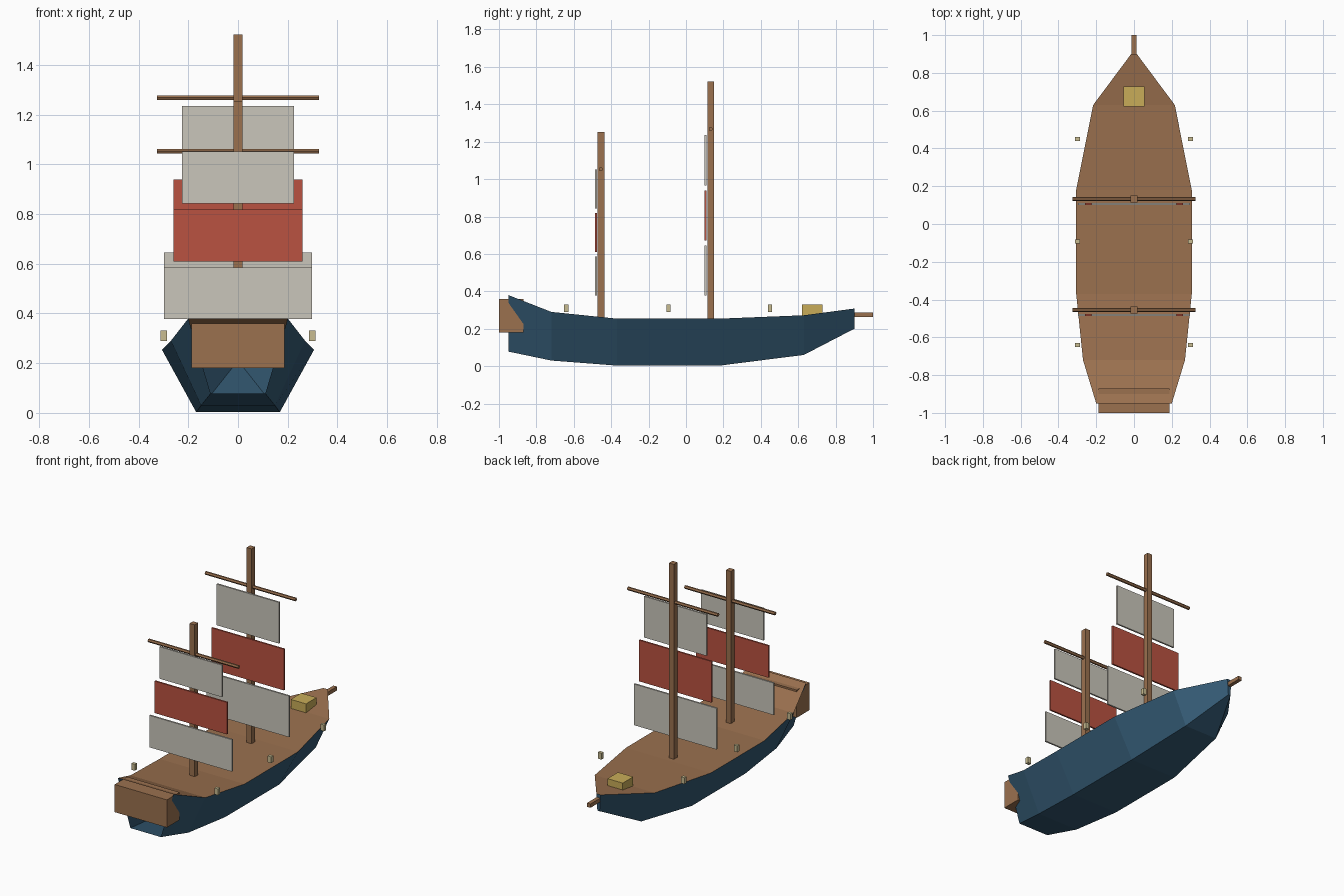
import bpy
import bmesh
import math

cube = bpy.data.objects.get("Cube")
if cube:
    bpy.data.objects.remove(cube, do_unlink=True)


def material(name, rgb):
    """Flat material from 0-255 display values, stored as linear."""
    lin = [((c / 255 + 0.055) / 1.055) ** 2.4 for c in rgb] + [1.0]
    m = bpy.data.materials.new(name)
    m.use_nodes = True
    m.diffuse_color = lin
    m.node_tree.nodes["Principled BSDF"].inputs["Base Color"].default_value = lin
    return m


WOOD = material("brown_wood", (155, 113, 79))
HULL = material("navy_blue", (52, 90, 116))
CANVAS = material("grey_canvas", (202, 198, 187))
RED = material("red_canvas", (186, 82, 65))
YELLOW = material("yellow_crate", (200, 172, 88))
LAMP = material("pale_lantern", (200, 188, 145))


def add_object(name, bm, mat):
    mesh = bpy.data.meshes.new(name)
    bm.to_mesh(mesh)
    bm.free()
    mesh.materials.append(mat)
    obj = bpy.data.objects.new(name, mesh)
    bpy.context.collection.objects.link(obj)
    return obj


def box(name, centre, size, mat):
    bm = bmesh.new()
    bmesh.ops.create_cube(bm, size=1)
    bmesh.ops.scale(bm, vec=size, verts=bm.verts)
    bmesh.ops.translate(bm, vec=centre, verts=bm.verts)
    return add_object(name, bm, mat)


def yard(name, y, z):
    """Six-sided spar lying across the ship."""
    bpy.ops.mesh.primitive_cylinder_add(vertices=6, radius=0.011, depth=0.65,
                                        location=(0, y, z),
                                        rotation=(0, math.pi / 2, 0))
    obj = bpy.context.object
    obj.name = name
    obj.data.materials.append(WOOD)


# Hull stations, stern to bow: y, deck half-width, deck z, floor z
STATIONS = [(-0.95, 0.20, 0.38, 0.078), (-0.72, 0.27, 0.29, 0.03),
            (-0.37, 0.306, 0.254, 0.003), (0.18, 0.306, 0.254, 0.003),
            (0.63, 0.216, 0.272, 0.06), (0.90, 0.015, 0.308, 0.20)]
FLOOR_RATIO = 0.55


def section(y, w, top, low):
    f = w * FLOOR_RATIO
    return [(-w, y, top), (-f, y, low), (f, y, low), (w, y, top)]


# Hull shell: sides and flat floor, open at the stern
bm = bmesh.new()
rings = [[bm.verts.new(p) for p in section(*s)] for s in STATIONS]
for a, b in zip(rings, rings[1:]):
    for i in range(3):
        bm.faces.new((a[i], a[i + 1], b[i + 1], b[i]))
bm.faces.new(rings[-1])
add_object("hull", bm, HULL)

# Deck
bm = bmesh.new()
rows = [[bm.verts.new((s * w, y, top)) for s in (-1, 1)]
        for y, w, top, low in STATIONS]
for a, b in zip(rows, rows[1:]):
    bm.faces.new((a[0], a[1], b[1], b[0]))
add_object("deck", bm, WOOD)

# Stern cabin, bowsprit and crate
box("stern_cabin", (0, -0.935, 0.27), (0.376, 0.13, 0.18), WOOD)
box("bowsprit", (0, 0.92, 0.274), (0.025, 0.16, 0.025), WOOD)
box("crate", (0, 0.675, 0.30), (0.11, 0.108, 0.06), YELLOW)

# Masts with yards and three sails each
SAILS = [("lower", 0.595, CANVAS), ("middle", 0.521, RED), ("upper", 0.449, CANVAS)]
for rig, y, top, yard_z, first, height, step in (
        ("fore", -0.455, 1.252, 1.053, 0.377, 0.208, 0.233),
        ("main", 0.132, 1.522, 1.268, 0.377, 0.268, 0.295)):
    base = 0.24
    box(rig + "_mast", (0, y, (base + top) / 2), (0.036, 0.036, top - base), WOOD)
    yard(rig + "_yard", y, yard_z)
    for i, (level, width, mat) in enumerate(SAILS):
        z = first + i * step + height / 2
        box(f"{rig}_{level}_sail", (0, y - 0.027, z), (width, 0.011, height), mat)

# Lanterns along both rails
for side, sx in (("left", 1), ("right", -1)):
    for place, y in (("stern", -0.64), ("middle", -0.093), ("bow", 0.45)):
        box(f"{side}_{place}_lantern", (sx * 0.299, y, 0.31),
            (0.025, 0.022, 0.041), LAMP)
